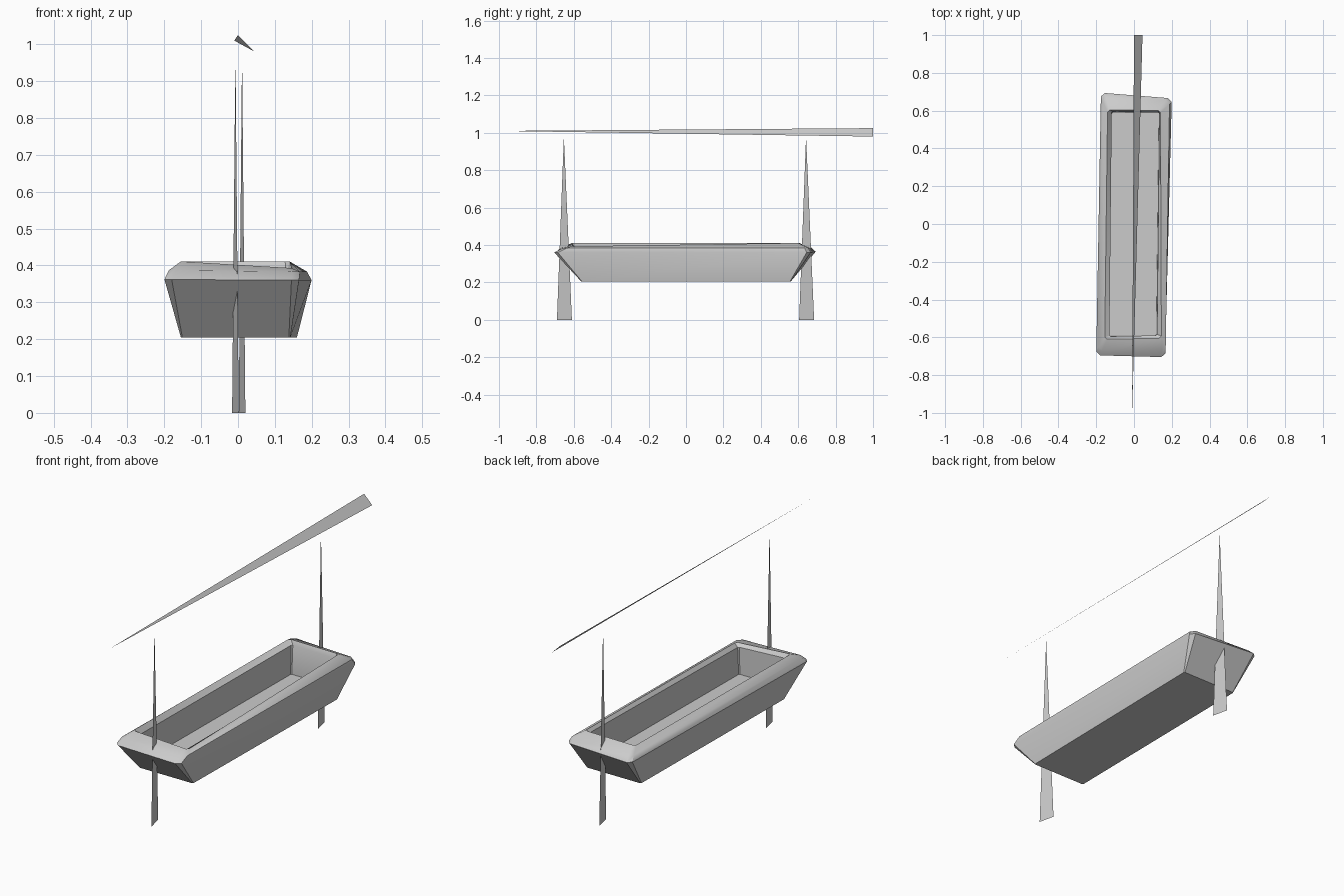
import bpy
import bmesh
from mathutils import Vector

if "Cube" in bpy.data.objects:
    bpy.data.objects.remove(bpy.data.objects["Cube"])


def finish(name, bm):
    mesh = bpy.data.meshes.new(name)
    bm.to_mesh(mesh)
    bm.free()
    ob = bpy.data.objects.new(name, mesh)
    bpy.context.collection.objects.link(ob)
    return ob


def sliver(name, points):
    bm = bmesh.new()
    bm.faces.new([bm.verts.new(p) for p in points])
    return finish(name, bm)


def ring(bm, corners, cut):
    """Loop of eight vertices: four corners, each chamfered by cut."""
    pts = [Vector(c) for c in corners]
    loop = []
    for i, p in enumerate(pts):
        for q in (pts[i - 1], pts[(i + 1) % 4]):
            loop.append(bm.verts.new(p + (q - p).normalized() * cut))
    return loop


# Trough: rings run up the outside, over the rim and down the inside
sections = [
    ([(-.155, -.56, .205), (.142, -.56, .205), (.16, .56, .205), (-.142, .56, .205)], .004),
    ([(-.20, -.695, .362), (.165, -.705, .36), (.20, .665, .36), (-.175, .695, .365)], .02),
    ([(-.188, -.67, .387), (.168, -.66, .383), (.188, .655, .383), (-.165, .67, .387)], .02),
    ([(-.155, -.61, .411), (.145, -.605, .393), (.14, .60, .411), (-.14, .605, .411)], .012),
    ([(-.13, -.595, .39), (.122, -.59, .38), (.135, .59, .39), (-.118, .595, .39)], .006),
    ([(-.132, -.59, .245), (.118, -.59, .245), (.132, .59, .245), (-.118, .59, .245)], .004),
]
bm = bmesh.new()
loops = [ring(bm, c, cut) for c, cut in sections]
for a, b in zip(loops, loops[1:]):
    for i in range(8):
        j = (i + 1) % 8
        bm.faces.new((a[i], a[j], b[j], b[i]))
bm.faces.new(loops[0][::-1])
bm.faces.new(loops[-1])
bmesh.ops.recalc_face_normals(bm, faces=bm.faces)
trough = finish("trough", bm)
bpy.context.view_layer.objects.active = trough
trough.select_set(True)
bpy.ops.object.shade_smooth_by_angle(angle=0.6)

# Thin tapering end posts
for name, x, y in (("front_post", -.007, -.65), ("back_post", .011, .645)):
    sliver(name, [(x - .009, y + .04, 0), (x + .009, y - .04, 0), (x, y - .003, .98)])

# Thin tapering overhead rail
sliver("top_rail", [(-.01, -1, 1.01), (.045, 1, .98), (0, 1, 1.025)])
